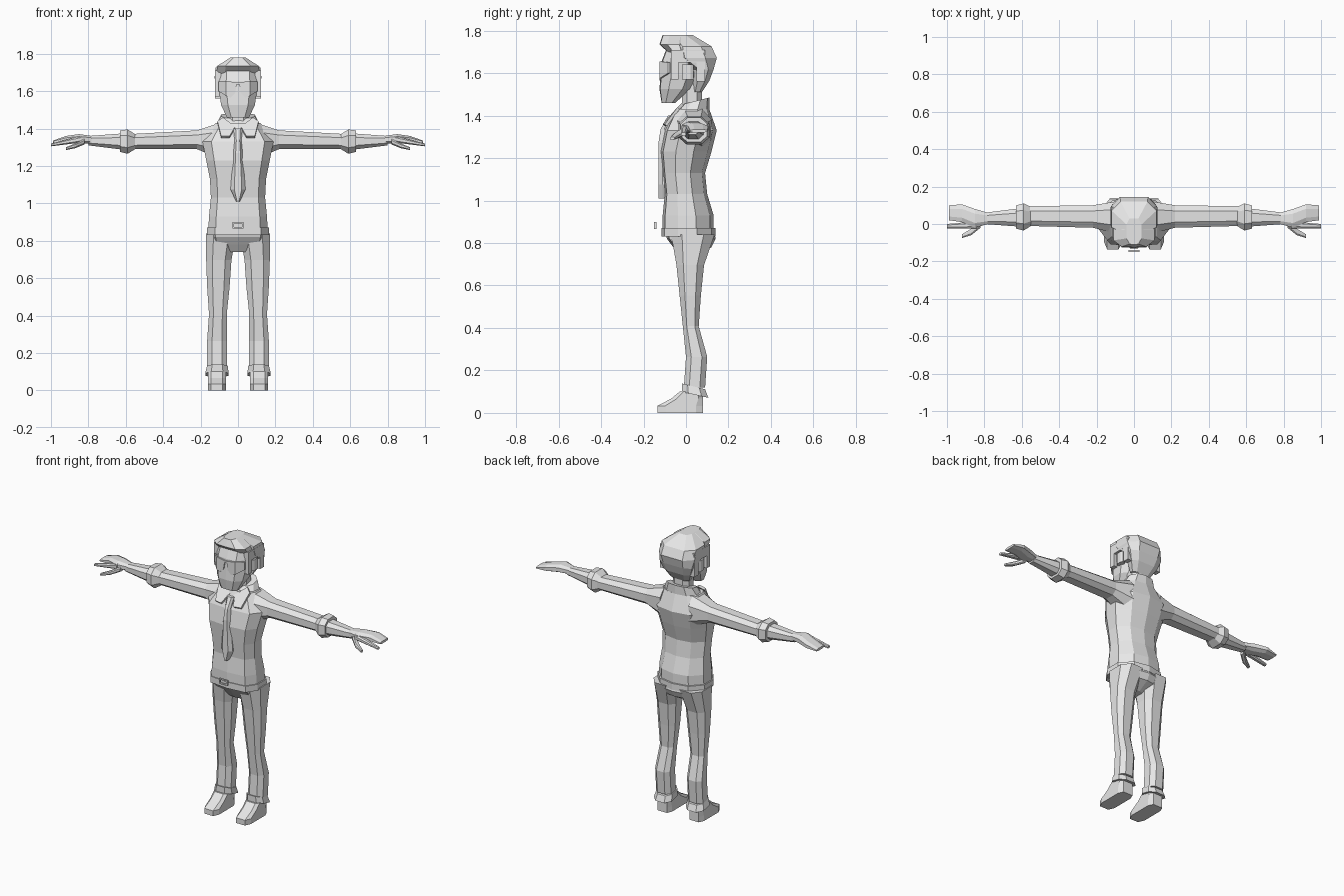
import bpy
import bmesh
from mathutils import Vector

default_cube = bpy.data.objects.get("Cube")
if default_cube:
    bpy.data.objects.remove(default_cube, do_unlink=True)

shade = .8
grey = bpy.data.materials.new("plain_grey")
grey.use_nodes = True
grey.diffuse_color = (shade, shade, shade, 1)
grey.node_tree.nodes["Principled BSDF"].inputs["Base Color"].default_value = grey.diffuse_color


def mirrored_section(*half):
    """Close a half outline, given front to back, into a full loop."""
    return list(half) + [(-x, y) for x, y in reversed(half) if x > 0]


OCTAGON = mirrored_section((.5, -1), (1, -.5), (1, .5), (.5, 1))
TORSO = mirrored_section((0, -1), (.75, -.9), (1, -.4), (1, .3), (.6, .85), (0, 1))
HEAD = mirrored_section((0, -1), (.6, -.95), (1, -.4), (1, .5), (.6, 1))
BOX = mirrored_section((1, -1), (1, 1))


def finish(name, bm, mirror):
    bmesh.ops.recalc_face_normals(bm, faces=bm.faces)
    mesh = bpy.data.meshes.new(name)
    bm.to_mesh(mesh)
    bm.free()
    mesh.materials.append(grey)
    obj = bpy.data.objects.new(name, mesh)
    bpy.context.scene.collection.objects.link(obj)
    if mirror:
        obj.modifiers.new("Mirror", "MIRROR").use_mirror_merge = False


def skin(name, start, end, left, right, front, back, section=OCTAGON,
         axis="z", mirror=True, tilt=0):
    """Skin evenly spaced sections; each bound is one number or one per section."""
    bounds = [b if isinstance(b, list) else [b] for b in (left, right, front, back)]
    count = max(2, *[len(b) for b in bounds])
    bounds = [b * count if len(b) == 1 else b for b in bounds]
    bm = bmesh.new()
    loops = []
    for i, (a_low, a_high, b_low, b_high) in enumerate(zip(*bounds)):
        along = start + (end - start) * i / (count - 1)
        loop = []
        for u, v in section:
            a = (a_low + a_high + u * (a_high - a_low)) / 2
            b = (b_low + b_high + v * (b_high - b_low)) / 2
            p = along + tilt * v
            loop.append(bm.verts.new((a, b, p) if axis == "z" else (p, a, b)))
        loops.append(loop)
    for low, high in zip(loops, loops[1:]):
        for i in range(len(section)):
            bm.faces.new((low[i - 1], low[i], high[i], high[i - 1]))
    bm.faces.new(loops[0])
    bm.faces.new(loops[-1])
    finish(name, bm, mirror)


def body(name, bottom, top, half, front, back, section=TORSO, tilt=0):
    """Skin a part that straddles the middle of the figure."""
    left = [-h for h in half] if isinstance(half, list) else -half
    skin(name, bottom, top, left, half, front, back, section, mirror=False, tilt=tilt)


def arm(name, inner, outer, front, back, bottom, top):
    """Skin a part of both outstretched arms."""
    skin(name, inner, outer, front, back, bottom, top, axis="x")


def plate(name, points, offset):
    """Extrude a polygon along an offset, on both sides."""
    bm = bmesh.new()
    face = bm.faces.new([bm.verts.new(p) for p in points])
    moved = bmesh.ops.extrude_face_region(bm, geom=[face], use_keep_orig=True)["geom"]
    verts = [g for g in moved if isinstance(g, bmesh.types.BMVert)]
    bmesh.ops.translate(bm, verts=verts, vec=Vector(offset))
    finish(name, bm, True)


# Shirt body
body("shirt", .83, 1.43,
     half=[.16, .155, .145, .15, .17, .19, .12],
     front=[-.11, -.11, -.1, -.11, -.12, -.1, -.05],
     back=[.13, .13, .1, .09, .12, .145, .11])

# Collar with two folded wings
body("collar", 1.41, 1.47, half=[.12, .09], front=[-.06, -.01], back=.11, tilt=.015)
plate("collar_wing", [(.015, -.06, 1.41), (.045, -.11, 1.36), (.09, -.1, 1.36),
                      (.11, -.04, 1.44), (.08, -.02, 1.46)], offset=(0, .01, -.01))

# Tie
body("tie", 1.01, 1.4, half=[.01, .04, .035, .03, .025, .018, .025],
     front=[-.13] * 5 + [-.12, -.085], back=-.05, section=OCTAGON)

# Belt and open buckle frame
body("belt", .83, .87, half=.165, front=-.115, back=.14)
for edge, height in (("bottom", .865), ("top", .892)):
    body("buckle_" + edge, height, height + .008, half=.03, front=-.15, back=-.14, section=BOX)
skin("buckle_side", .87, .895, left=.022, right=.03, front=-.15, back=-.14, section=BOX)

# Trousers
body("trouser_seat", .74, .86, half=[.05, .15, .16, .155],
     front=[-.03, -.06, -.09, -.1], back=[.05, .12, .14, .13])
skin("trouser_leg", .84, .12,
     left=[.01, .035, .045, .06, .06, .06],
     right=[.17, .17, .165, .155, .165, .165],
     front=[-.07, -.045, -.03, -.015, 0, -.01],
     back=[.135, .085, .07, .06, .1, .09])
skin("trouser_cuff", .125, .085, left=[.055, .05], right=[.165, .175],
     front=-.02, back=[.09, .105], tilt=-.014)

# Shoes
skin("shoe", 0, .1, left=.065, right=.16, front=[-.135, -.135, -.07, -.03], back=.08,
     section=mirrored_section((.65, -1), (1, -.65), (1, .7), (.7, 1)))

# Sleeves and rolled cuffs
arm("shoulder", .1, .22, front=[-.05, -.02], back=[.12, .1],
    bottom=[1.24, 1.29], top=[1.43, 1.39])
arm("sleeve", .22, .58, front=[-.02, -.01], back=[.1, .095], bottom=1.29, top=[1.39, 1.37])
arm("sleeve_cuff", .55, .63, front=[-.01, -.035, -.025], back=[.09, .11, .1],
    bottom=[1.29, 1.265, 1.275], top=[1.37, 1.395, 1.39])

# Bare forearm, hand, index finger and thumb
arm("forearm", .6, .8, front=[-.015, 0], back=[.085, .06],
    bottom=[1.285, 1.31], top=[1.375, 1.36])
arm("hand", .78, .99, front=[0, -.02, .01, .02], back=[.06, .08, .105, .1],
    bottom=1.32, top=[1.36, 1.37, 1.36, 1.335])
arm("index_finger", .84, 1, front=-.023, back=[.015, 0],
    bottom=[1.325, 1.305], top=[1.36, 1.32])
arm("thumb", .82, .92, front=[-.02, -.06, -.075], back=[.02, -.025, -.055],
    bottom=[1.315, 1.295, 1.285], top=[1.345, 1.32, 1.3])

# Neck, face and ears
body("neck", 1.4, 1.56, half=.057, front=-.02, back=.075, section=OCTAGON)
body("face", 1.46, 1.72, half=[.06, .09, .1, .105, .1],
     front=[-.115, -.125, -.12, -.115, -.09], back=[-.05, .02, .05, .05, .05], section=HEAD)
skin("ear", 1.57, 1.64, left=.09, right=.12, front=-.02, back=.035, section=OCTAGON)

# Glasses that wrap around the face
lens_outlines = {
    "lens": [(.006, 1.645), (.065, 1.655), (.065, 1.575), (.04, 1.565), (.015, 1.59)],
    "lens_side": [(.065, 1.655), (.105, 1.65), (.105, 1.6), (.065, 1.575)],
}
for name, outline in lens_outlines.items():
    points = [(x, -.125 + max(0, x - .065), z) for x, z in outline]
    plate(name, points, offset=(0, .009, 0))
body("glasses_bridge", 1.635, 1.645, half=.01, front=-.125, back=-.116, section=BOX)

# Hair: back cap, jutting fringe and locks around the ears
body("hair_cap", 1.51, 1.78, half=[.065, .095, .115, .125, .12, .04],
     front=[.03, .03, .03, -.07, -.075, -.1],
     back=[.075, .11, .13, .145, .12, .03], section=HEAD)
body("fringe", 1.69, 1.78, half=[.118, .11, .04],
     front=[-.075, -.125, -.11], back=0, section=HEAD)
for name, bottom, front, back in (("sideburn", 1.57, -.07, -.035),
                                  ("hair_above_ear", 1.65, -.07, .09),
                                  ("hair_behind_ear", 1.56, .05, .09)):
    skin(name, bottom, 1.71, left=.09, right=.122, front=front, back=back, section=BOX)
